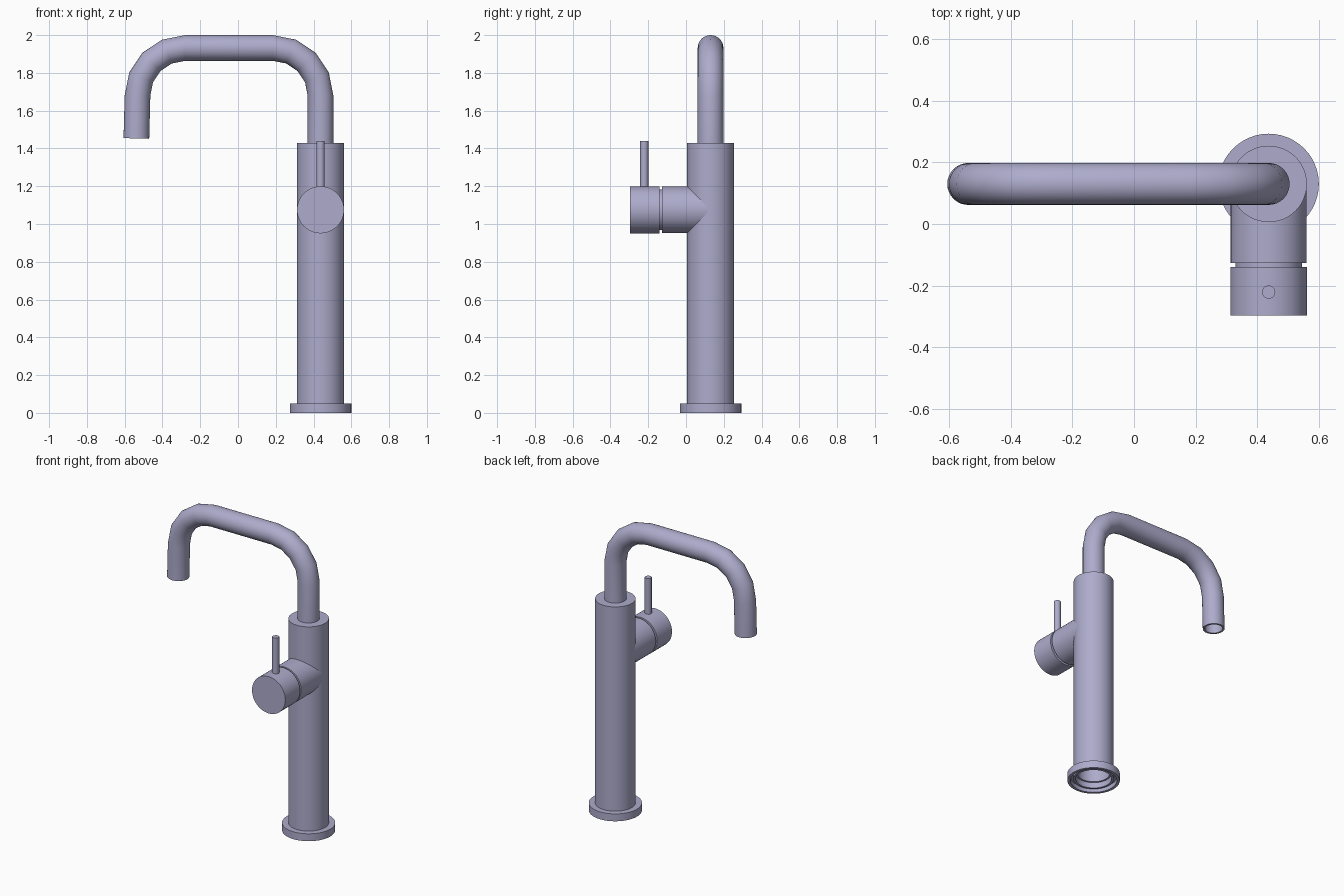
import bpy, bmesh, math
from mathutils import Vector

cube = bpy.data.objects.get("Cube")
if cube:
    bpy.data.objects.remove(cube, do_unlink=True)

metal = bpy.data.materials.new("lavender grey metal")
COLOUR = (0.42, 0.41, 0.60, 1)
metal.diffuse_color = COLOUR
metal.use_nodes = True
bsdf = next(n for n in metal.node_tree.nodes if n.type == 'BSDF_PRINCIPLED')
bsdf.inputs["Base Color"].default_value = COLOUR

X, Y, Z = Vector((1, 0, 0)), Vector((0, 1, 0)), Vector((0, 0, 1))
AX, AY = 0.437, 0.13        # column axis
HANDLE_Z = 1.075            # height of the handle axis


def sweep(name, rings, side, sides=40):
    """Skin circles given as (centre, tangent, radius) and cap both ends."""
    bm = bmesh.new()
    loops = []
    for centre, tangent, r in rings:
        other = tangent.normalized().cross(side)
        loops.append([bm.verts.new(centre + r * (math.cos(a) * side + math.sin(a) * other))
                      for a in (2 * math.pi * i / sides for i in range(sides))])
    for a, b in zip(loops, loops[1:]):
        for i in range(sides):
            j = (i + 1) % sides
            bm.faces.new((a[i], a[j], b[j], b[i]))
    bm.faces.new(loops[0])
    bm.faces.new(loops[-1])
    bmesh.ops.recalc_face_normals(bm, faces=bm.faces)
    mesh = bpy.data.meshes.new(name)
    bm.to_mesh(mesh)
    bm.free()
    mesh.materials.append(metal)
    ob = bpy.data.objects.new(name, mesh)
    bpy.context.collection.objects.link(ob)
    bpy.ops.object.select_all(action='DESELECT')
    ob.select_set(True)
    bpy.context.view_layer.objects.active = ob
    bpy.ops.object.shade_smooth_by_angle(angle=math.radians(32))
    return ob


def lathe(name, origin, axis, profile, side, sides=40):
    """Turn a (distance along axis, radius) profile."""
    return sweep(name, [(origin + axis * d, axis, r) for d, r in profile], side, sides)


# Column with base flange, stepped underside and hollow lower bore
lathe("column_and_base", Vector((AX, AY, 0)), Z,
      [(0.6, 0.10), (0.05, 0.10), (0.05, 0.112), (0.012, 0.112), (0.012, 0.126),
       (0.03, 0.126), (0.03, 0.145), (0, 0.145), (0, 0.163), (0.05, 0.163),
       (0.05, 0.124), (1.43, 0.124)], Y, 48)

# Spout: riser, two bends of four segments, hollow outlet
PIPE, BEND, BEND_Z = 0.068, 0.252, 1.68
rings = [(Vector((AX, AY, 1.40)), Z, PIPE)]
for cx, start in ((AX - BEND, 0), (-0.28, 90)):
    for k in range(5):
        a = math.radians(start + 22.5 * k)
        radial = Vector((math.cos(a), 0, math.sin(a)))
        tangent = Vector((-math.sin(a), 0, math.cos(a)))
        rings.append((Vector((cx, AY, BEND_Z)) + BEND * radial, tangent, PIPE))
outlet = Vector((-0.538, AY, 1.453))
down = outlet - rings[-1][0]
rings += [(outlet, down, PIPE), (outlet, down, 0.055), (outlet - down * 0.9, down, 0.055)]
sweep("spout", rings, Y, 32)

# Handle: collar, recessed neck, turning knob
lathe("handle", Vector((AX, AY, HANDLE_Z)), -Y,
      [(0, 0.1235), (0.256, 0.1235), (0.256, 0.108), (0.269, 0.108),
       (0.269, 0.1245), (0.427, 0.1245)], X, 48)

# Upright lever pin
lathe("lever", Vector((AX, -0.221, 1.15)), Z, [(0, 0.0215), (0.29, 0.0215)], Y, 20)
